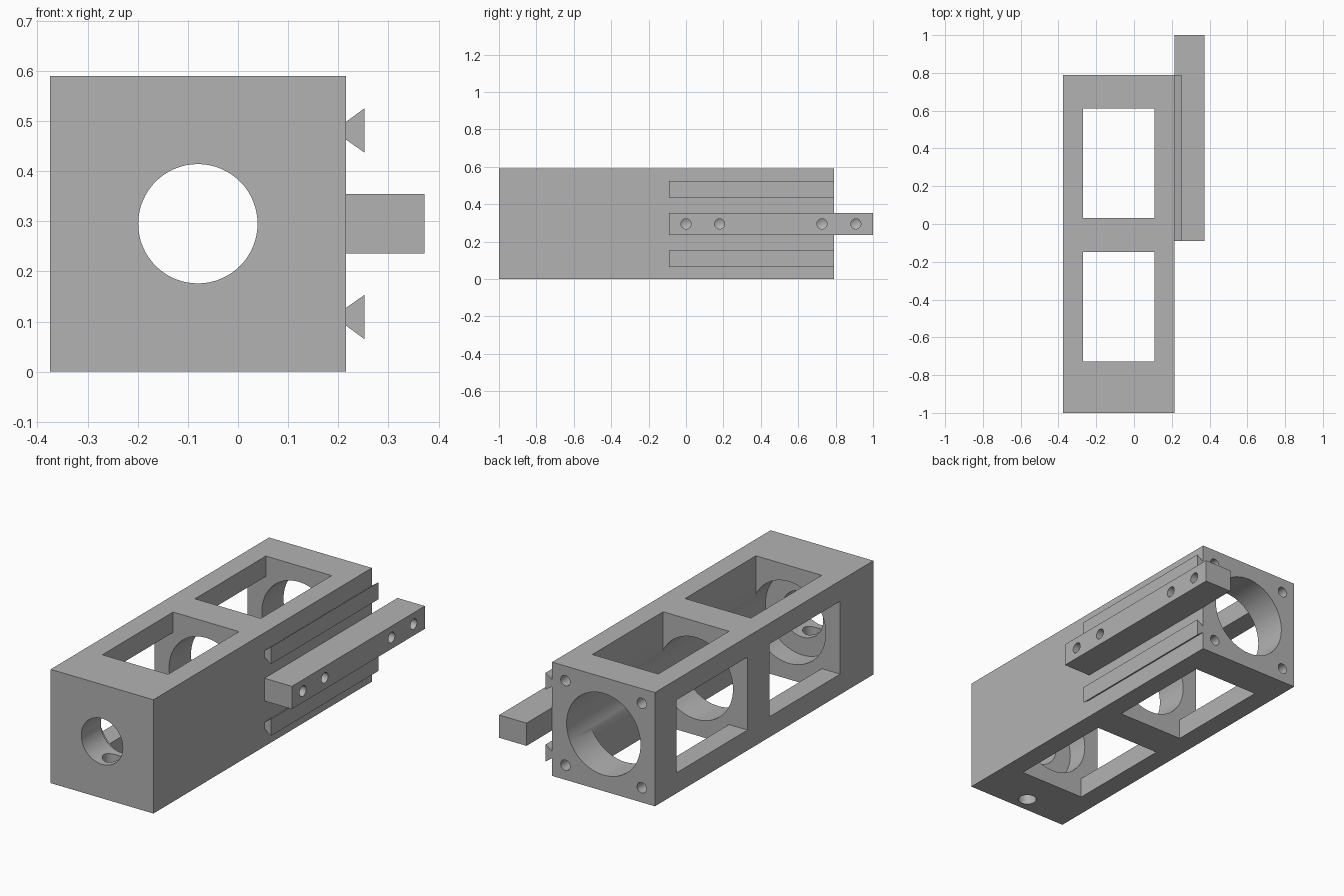
import bpy
import bmesh
from math import pi
from mathutils import Matrix, Vector

default = bpy.data.objects.get("Cube")
if default:
    bpy.data.objects.remove(default, do_unlink=True)

grey = bpy.data.materials.new("plain grey")
grey.use_nodes = True
grey.diffuse_color = (0.448, 0.448, 0.448, 1)
grey.node_tree.nodes["Principled BSDF"].inputs["Base Color"].default_value = grey.diffuse_color

# Main dimensions of the housing
LEFT, RIGHT, FRONT, BACK, HEIGHT = -0.375, 0.215, -1.0, 0.79, 0.59
CX, CZ = (LEFT + RIGHT) / 2, HEIGHT / 2
WALL = 0.106
RAIL_START = -0.09
OVER = 0.1


def add_object(name, bm):
    bmesh.ops.recalc_face_normals(bm, faces=bm.faces)
    mesh = bpy.data.meshes.new(name)
    bm.to_mesh(mesh)
    bm.free()
    obj = bpy.data.objects.new(name, mesh)
    bpy.context.collection.objects.link(obj)
    return obj


def box(name, low, high):
    low, high = Vector(low), Vector(high)
    bm = bmesh.new()
    bmesh.ops.create_cube(bm, size=1)
    bmesh.ops.scale(bm, vec=high - low, verts=bm.verts)
    bmesh.ops.translate(bm, vec=(low + high) / 2, verts=bm.verts)
    return add_object(name, bm)


def drill(start, end, radius, tip=0.0, sides=64):
    """Round cutter from start to end, with an optional conical tip."""
    start, axis = Vector(start), Vector(end) - Vector(start)
    bm = bmesh.new()
    bmesh.ops.create_cone(bm, cap_ends=True, segments=sides, radius1=radius,
                          radius2=radius, depth=axis.length)
    bmesh.ops.translate(bm, vec=(0, 0, axis.length / 2), verts=bm.verts)
    if tip:
        cap = max(bm.faces, key=lambda f: f.calc_center_median().z)
        fan = bmesh.ops.poke(bm, faces=[cap])
        fan["verts"][0].co.z += tip
    turn = Vector((0, 0, 1)).rotation_difference(axis).to_matrix().to_4x4()
    bmesh.ops.transform(bm, matrix=Matrix.Translation(start) @ turn, verts=bm.verts)
    return add_object("cutter", bm)


def cut(obj, cutter):
    cutter.hide_render = True
    mod = obj.modifiers.new("cut", 'BOOLEAN')
    mod.operation, mod.solver, mod.object = 'DIFFERENCE', 'EXACT', cutter
    bpy.context.view_layer.objects.active = obj
    bpy.ops.object.modifier_apply(modifier=mod.name)
    bpy.data.objects.remove(cutter, do_unlink=True)


def finish(obj):
    obj.data.materials.clear()
    obj.data.materials.append(grey)
    bpy.ops.object.select_all(action='DESELECT')
    obj.select_set(True)
    bpy.context.view_layer.objects.active = obj
    bpy.ops.object.shade_smooth_by_angle(angle=pi / 6)


# Housing with two windowed bays, open above, below and on one side
housing = box("housing", (LEFT, FRONT, 0), (RIGHT, BACK, HEIGHT))
for y0, y1 in ((-0.728, -0.148), (0.032, 0.612)):
    cut(housing, box("cutter", (LEFT + WALL, y0, -OVER), (RIGHT - WALL, y1, HEIGHT + OVER)))
    cut(housing, box("cutter", (LEFT - OVER, y0, WALL), (RIGHT - WALL, y1, HEIGHT - WALL)))

# Large bore stops at a shoulder, narrow bore opens the front
cut(housing, drill((CX, BACK + OVER, CZ), (CX, -0.84, CZ), 0.212))
cut(housing, drill((CX, FRONT - OVER, CZ), (CX, -0.8, CZ), 0.119))

# Set screw hole from below into the narrow bore
cut(housing, drill((CX, -0.92, -OVER), (CX, -0.92, CZ), 0.045, sides=32))

# Four corner screw holes in the back
for sx in (-1, 1):
    for sz in (-1, 1):
        x, z = CX + sx * 0.219, CZ + sz * 0.219
        cut(housing, drill((x, BACK + OVER, z), (x, BACK - 0.13, z), 0.027, 0.015, 32))
finish(housing)

# Pair of dovetail rails
for label, sign in (("lower", -1), ("upper", 1)):
    bm = bmesh.new()
    profile = ((RIGHT, 0.168), (0.252, 0.142), (0.252, 0.23), (RIGHT, 0.203))
    face = bm.faces.new([bm.verts.new((x, RAIL_START, CZ + sign * z)) for x, z in profile])
    side = bmesh.ops.extrude_face_region(bm, geom=[face])["geom"]
    bmesh.ops.translate(bm, vec=(0, BACK - RAIL_START, 0),
                        verts=[v for v in side if isinstance(v, bmesh.types.BMVert)])
    finish(add_object(label + "_dovetail_rail", bm))

# Mounting bar with blind screw holes
BAR_SIDE = 0.372
bar = box("mounting_bar", (RIGHT, RAIL_START, CZ - 0.059), (BAR_SIDE, 1.0, CZ + 0.059))
for y in (0.0, 0.18, 0.727, 0.908):
    cut(bar, drill((BAR_SIDE + OVER, y, CZ), (BAR_SIDE - 0.1, y, CZ), 0.027, 0.015, 32))
finish(bar)
